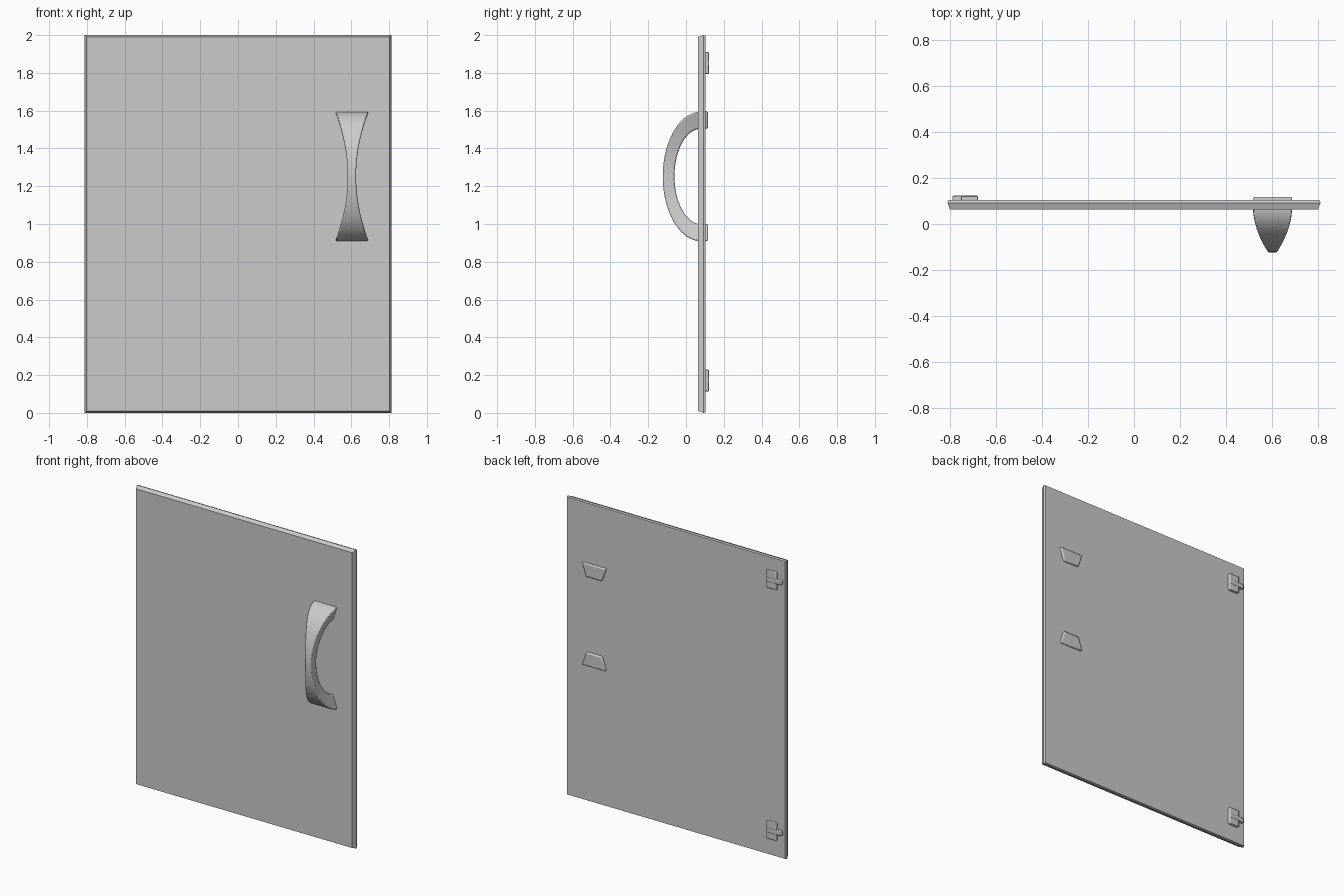
import bpy, bmesh, math

if "Cube" in bpy.data.objects:
    bpy.data.objects.remove(bpy.data.objects["Cube"])


def loft(name, rings, bevel=0.0, segments=2):
    """Skin equal-sized closed rings of points and cap both ends."""
    bm = bmesh.new()
    loops = [[bm.verts.new(p) for p in ring] for ring in rings]
    n = len(loops[0])
    for a, b in zip(loops, loops[1:]):
        for i in range(n):
            j = (i + 1) % n
            bm.faces.new((a[i], a[j], b[j], b[i]))
    bm.faces.new(loops[0])
    bm.faces.new(loops[-1])
    bmesh.ops.recalc_face_normals(bm, faces=bm.faces)
    mesh = bpy.data.meshes.new(name)
    bm.to_mesh(mesh)
    bm.free()
    obj = bpy.data.objects.new(name, mesh)
    bpy.context.collection.objects.link(obj)
    if bevel:
        mod = obj.modifiers.new("soft_edges", 'BEVEL')
        mod.width = bevel
        mod.segments = segments
        mod.limit_method = 'ANGLE'
        mod.angle_limit = math.radians(40)
    return obj


def rect(x0, x1, z0, z1, y, inset=0.0):
    x0, x1, z0, z1 = x0 + inset, x1 - inset, z0 + inset, z1 - inset
    return [(x0, y, z0), (x1, y, z0), (x1, y, z1), (x0, y, z1)]


def smooth(obj):
    bpy.ops.object.select_all(action='DESELECT')
    obj.select_set(True)
    bpy.context.view_layer.objects.active = obj
    bpy.ops.object.shade_smooth_by_angle(angle=math.radians(30))


# Door panel: wide chamfer toward the front, small one at the back
loft("door_panel", [rect(-0.812, 0.812, 0, 2, y, inset)
                    for y, inset in ((0.064, 0.011), (0.092, 0.0), (0.104, 0.004))])

# Arched handle, pinched at the middle, its ends passing through the door
HX, HZ, HY = 0.603, 1.252, 0.08


def handle_ring(outer, inner):
    ring = []
    for (y, z), signs in ((outer, (-1, 1)), (inner, (1, -1))):
        half = 0.022 + 0.066 * (z / 0.343) ** 2
        ring += [(HX + s * half, y, HZ + z) for s in signs]
    return ring


N = 40
rings = [handle_ring((0.117, -0.343), (0.117, -0.253))]
for i in range(N + 1):
    t = math.pi * (i / N - 0.5)
    c, s = math.cos(t), math.sin(t)
    rings.append(handle_ring((HY - 0.203 * c, 0.343 * s),
                             (HY - 0.141 * c, 0.253 * s)))
rings.append(handle_ring((0.117, 0.343), (0.117, 0.253)))
smooth(loft("handle", rings, bevel=0.007))

# Two hinges on the back: upright plate with a crossing tab
for label, z in (("upper", 1.852), ("lower", 0.172)):
    smooth(loft(label + "_hinge_plate",
                [rect(-0.752, -0.678, z - 0.058, z + 0.058, y) for y in (0.10, 0.121)],
                bevel=0.004))
    smooth(loft(label + "_hinge_tab",
                [rect(-0.79, -0.68, z - 0.015, z + 0.015, y) for y in (0.10, 0.123)],
                bevel=0.004))
